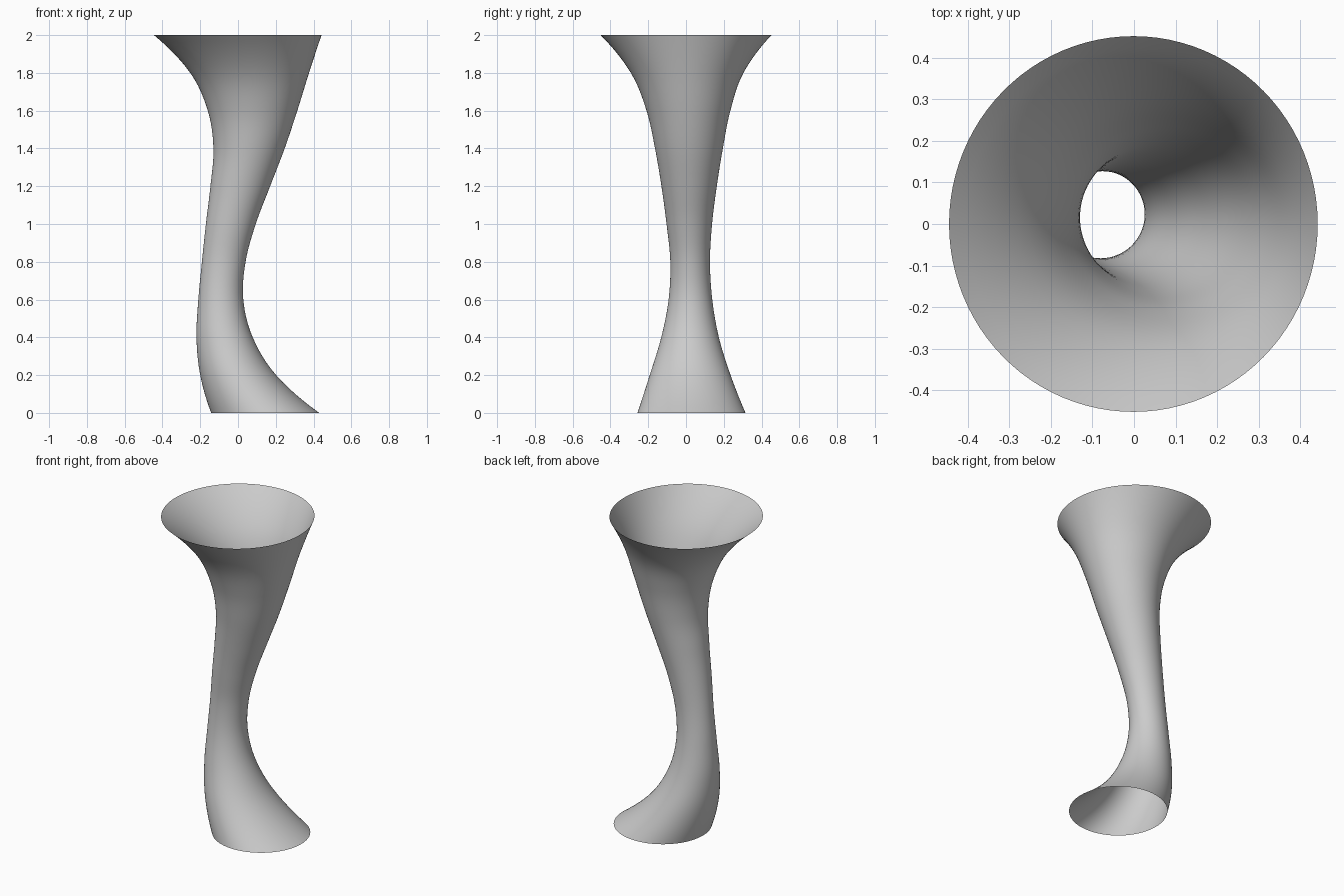
import bpy, bmesh, math

if "Cube" in bpy.data.objects:
    bpy.data.objects.remove(bpy.data.objects["Cube"])

# Cross-section extents every 0.2 in height: x min, x max, y min, y max
SECTIONS = [
    (-0.142, 0.430, -0.257, 0.315),
    (-0.200, 0.202, -0.192, 0.236),
    (-0.220, 0.078, -0.131, 0.174),
    (-0.210, 0.028, -0.092, 0.139),
    (-0.191, 0.040, -0.083, 0.127),
    (-0.170, 0.094, -0.103, 0.138),
    (-0.146, 0.170, -0.130, 0.163),
    (-0.130, 0.247, -0.164, 0.195),
    (-0.160, 0.314, -0.209, 0.235),
    (-0.253, 0.376, -0.292, 0.304),
    (-0.445, 0.442, -0.452, 0.452),
]
STEP, SUB, SIDES = 0.2, 6, 96


def extend(a, b, c):
    """Quadratic continuation of the profile past its end a."""
    return tuple(3 * p - 3 * q + r for p, q, r in zip(a, b, c))


def spline(p0, p1, p2, p3, t):
    return [0.5 * (2 * b + (c - a) * t + (2 * a - 5 * b + 4 * c - d) * t * t
                   + (3 * b - a - 3 * c + d) * t ** 3)
            for a, b, c, d in zip(p0, p1, p2, p3)]


pts = [extend(*SECTIONS[:3])] + SECTIONS + [extend(*SECTIONS[:-4:-1])]
count = (len(SECTIONS) - 1) * SUB

# Flared, bent open tube lofted through smooth rings
bm = bmesh.new()
rings = []
for k in range(count + 1):
    i = min(k // SUB, len(SECTIONS) - 2)
    x0, x1, y0, y1 = spline(*pts[i:i + 4], k / SUB - i)
    z = k / SUB * STEP
    rings.append([bm.verts.new(((x0 + x1) / 2 + (x1 - x0) / 2 * math.cos(a),
                                (y0 + y1) / 2 + (y1 - y0) / 2 * math.sin(a), z))
                  for a in (2 * math.pi * s / SIDES for s in range(SIDES))])
for lo, hi in zip(rings, rings[1:]):
    for s in range(SIDES):
        n = (s + 1) % SIDES
        bm.faces.new((lo[s], lo[n], hi[n], hi[s])).smooth = True

mesh = bpy.data.meshes.new("flared_tube")
bm.to_mesh(mesh)
bm.free()
bpy.context.collection.objects.link(bpy.data.objects.new("flared_tube", mesh))
